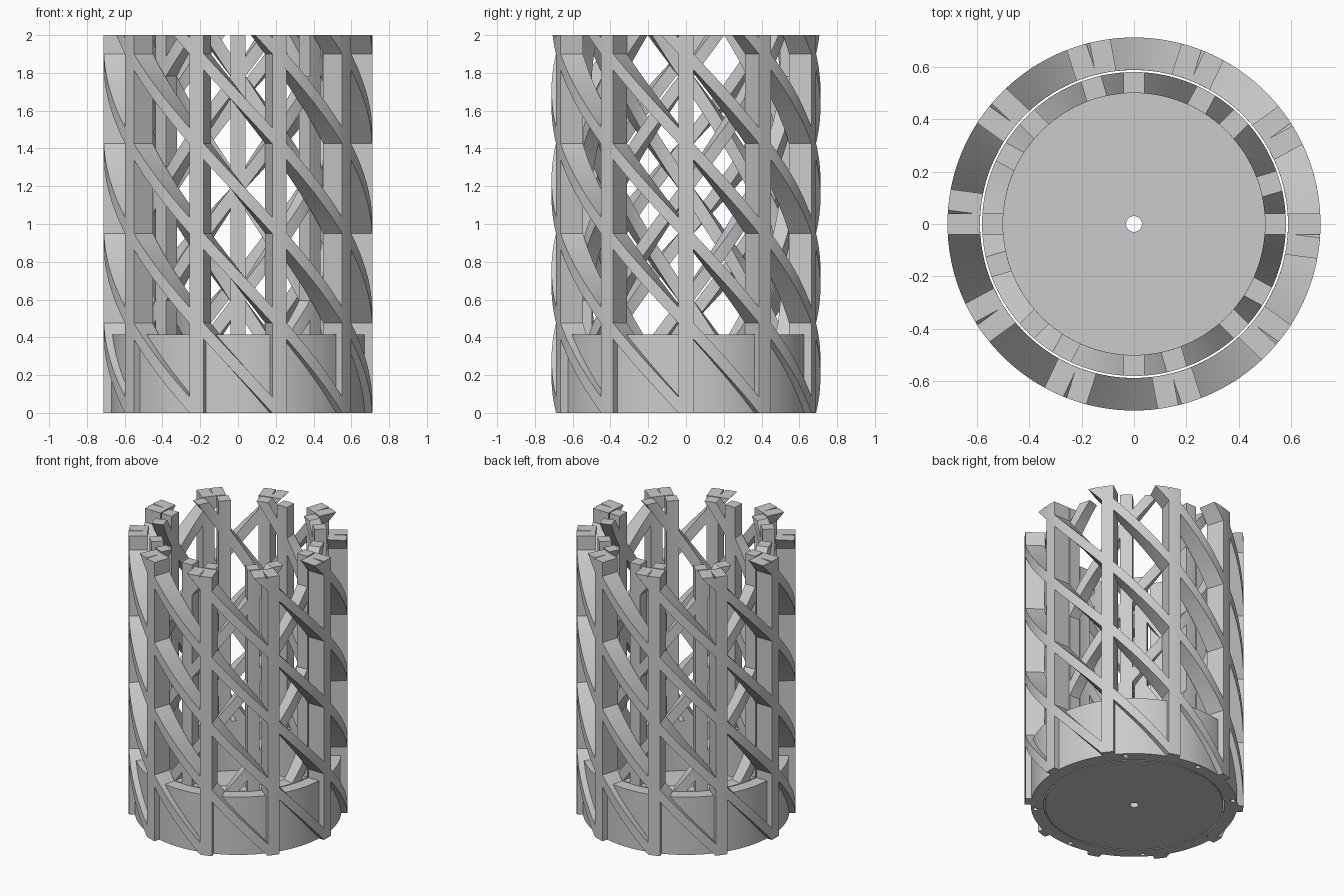
import bpy, bmesh, math
from math import sin, cos, asin, radians, pi

HEIGHT = 2.0
CUP_HEIGHT = 0.415
TWIST = radians(151.5)
BAR_WIDTH = 0.08

cube = bpy.data.objects.get("Cube")
if cube:
    bpy.data.objects.remove(cube, do_unlink=True)

grey = bpy.data.materials.new("light_grey")
grey.use_nodes = True
COLOUR = (0.6, 0.6, 0.6, 1)
grey.diffuse_color = COLOUR
grey.node_tree.nodes["Principled BSDF"].inputs["Base Color"].default_value = COLOUR


def finish(bm, name):
    bmesh.ops.recalc_face_normals(bm, faces=bm.faces)
    mesh = bpy.data.meshes.new(name)
    bm.to_mesh(mesh)
    bm.free()
    mesh.materials.append(grey)
    obj = bpy.data.objects.new(name, mesh)
    bpy.context.collection.objects.link(obj)
    smooth(obj)
    return obj


def smooth(obj):
    bpy.ops.object.select_all(action="DESELECT")
    obj.select_set(True)
    bpy.context.view_layer.objects.active = obj
    bpy.ops.object.shade_smooth_by_angle(angle=radians(30))


def bar_profile(r_in, r_out, steps=4):
    """Parallel-sided block whose inner and outer ends follow circles."""
    points = []
    for r, direction in ((r_out, 1), (r_in, -1)):
        half = asin(BAR_WIDTH / 2 / r)
        for i in range(steps + 1):
            a = direction * half * (2 * i / steps - 1)
            points.append((r * cos(a), r * sin(a)))
    return points


def extrude_twisted(bm, profile, start, twist, slices):
    """Extrude the profile upward while turning it about the z axis."""
    rings = []
    for i in range(slices + 1):
        t = i / slices
        a = start + twist * t
        rings.append([bm.verts.new((x * cos(a) - y * sin(a),
                                    x * sin(a) + y * cos(a), HEIGHT * t))
                      for x, y in profile])
    n = len(profile)
    for low, high in zip(rings, rings[1:]):
        for j in range(n):
            k = (j + 1) % n
            bm.faces.new((low[j], low[k], high[k], high[j]))
    bm.faces.new(rings[0][::-1])
    bm.faces.new(rings[-1])


def cage(name, count, r_in, r_out, twist):
    profile = bar_profile(r_in, r_out)
    for part, turn, slices in (("upright_bars", 0, 1), ("spiral_bars", twist, 80)):
        bm = bmesh.new()
        for i in range(count):
            extrude_twisted(bm, profile, 2 * pi * i / count, turn, slices)
        finish(bm, f"{name}_{part}")


def lathe(name, profile, segments=128):
    """Revolve a closed (radius, height) profile around the z axis."""
    bm = bmesh.new()
    rings = [[bm.verts.new((r * cos(a), r * sin(a), z)) for r, z in profile]
             for a in (2 * pi * s / segments for s in range(segments))]
    n = len(profile)
    for s in range(segments):
        a, b = rings[s], rings[(s + 1) % segments]
        for j in range(n):
            k = (j + 1) % n
            bm.faces.new((a[j], b[j], b[k], a[k]))
    return finish(bm, name)


# Outer and inner cages, spiralling in opposite directions
cage("outer", 10, 0.588, 0.712, -TWIST)
cage("inner", 8, 0.5, 0.58, TWIST)

# Outer base ring
outer_ring = lathe("outer_base_ring", [(0.588, 0), (0.672, 0),
                                       (0.672, CUP_HEIGHT), (0.588, CUP_HEIGHT)])

# Inner cup with a floor and a central hole
lathe("inner_cup", [(0.03, 0), (0.58, 0), (0.58, CUP_HEIGHT),
                    (0.5, CUP_HEIGHT), (0.5, 0.06), (0.03, 0.06)])

# Small blind holes under the outer ring
bm = bmesh.new()
for i in range(8):
    a = 2 * pi * i / 8
    made = bmesh.ops.create_cone(bm, cap_ends=True, segments=16,
                                 radius1=0.016, radius2=0.016, depth=0.1)
    bmesh.ops.translate(bm, verts=made["verts"],
                        vec=(0.645 * cos(a), 0.645 * sin(a), 0))
cutter = finish(bm, "hole_cutter")
cutter.hide_render = True
cutter.hide_viewport = True
cut = outer_ring.modifiers.new("holes", "BOOLEAN")
cut.operation = "DIFFERENCE"
cut.solver = "EXACT"
cut.object = cutter
